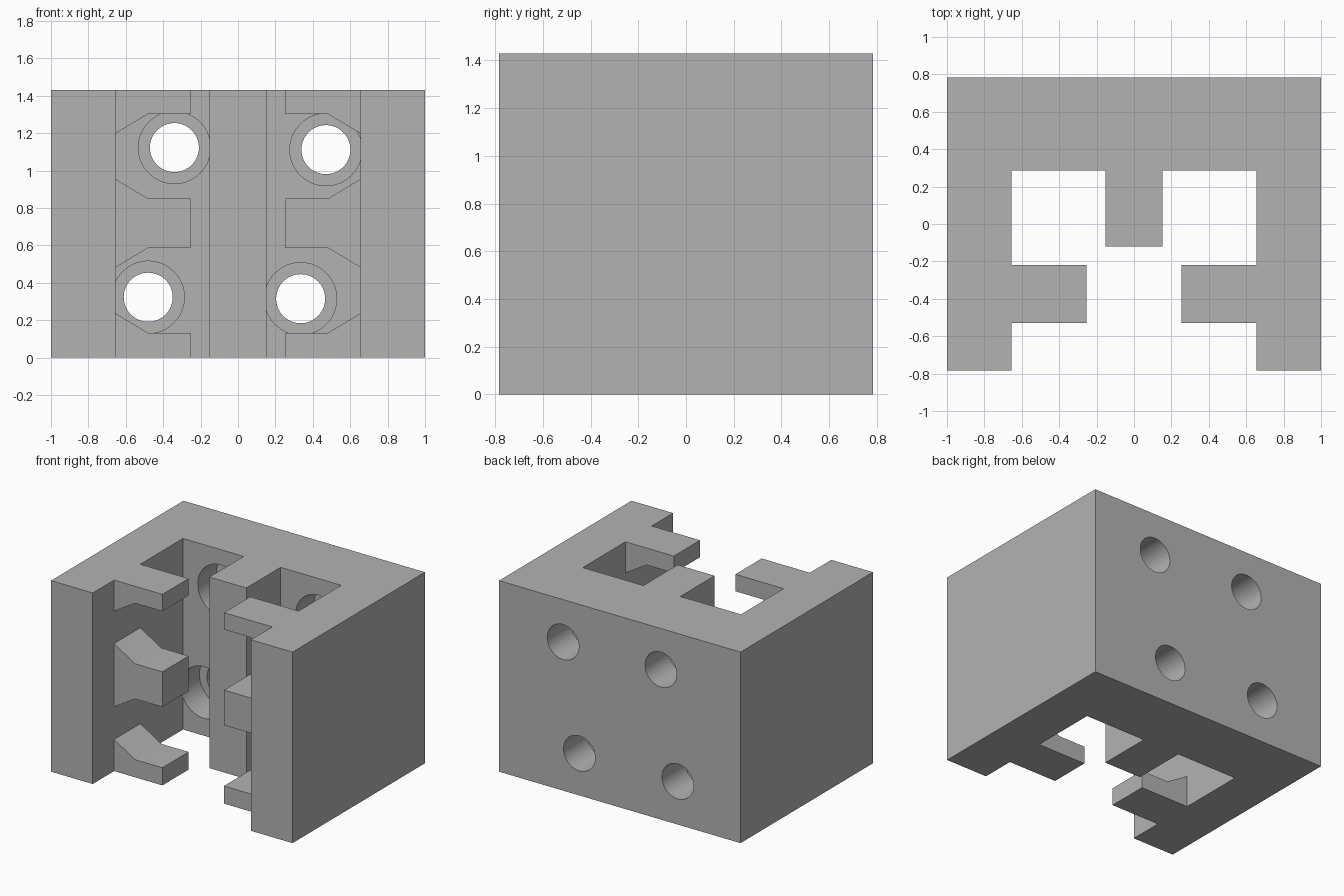
import bpy, bmesh, math
from mathutils import Vector

cube = bpy.data.objects.get("Cube")
if cube:
    bpy.data.objects.remove(cube, do_unlink=True)

HEIGHT, WALL, BACK = 1.43, 0.655, 0.285

grey = bpy.data.materials.new("plain grey")
grey.use_nodes = True
colour = (0.45, 0.45, 0.45, 1)
grey.diffuse_color = colour
grey.node_tree.nodes["Principled BSDF"].inputs["Base Color"].default_value = colour


def prism(name, points, push):
    """Extrude a flat outline along a vector."""
    bm = bmesh.new()
    face = bm.faces.new([bm.verts.new(p) for p in points])
    out = bmesh.ops.extrude_face_region(bm, geom=[face])
    moved = [v for v in out["geom"] if isinstance(v, bmesh.types.BMVert)]
    bmesh.ops.translate(bm, verts=moved, vec=Vector(push))
    bmesh.ops.recalc_face_normals(bm, faces=bm.faces)
    mesh = bpy.data.meshes.new(name)
    bm.to_mesh(mesh)
    bm.free()
    mesh.materials.append(grey)
    obj = bpy.data.objects.new(name, mesh)
    bpy.context.collection.objects.link(obj)
    return obj


def cut(target, cutter):
    """Subtract a cutter and remove it."""
    mod = target.modifiers.new("cut", "BOOLEAN")
    mod.operation, mod.solver, mod.object = "DIFFERENCE", "EXACT", cutter
    bpy.context.view_layer.objects.active = target
    bpy.ops.object.modifier_apply(modifier=mod.name)
    bpy.data.objects.remove(cutter, do_unlink=True)


def drill(target, x, z, radius, y0, y1):
    """Cut a round hole running front to back."""
    turns = [math.tau * i / 64 for i in range(64)]
    ring = [(x + radius * math.cos(a), y0, z + radius * math.sin(a)) for a in turns]
    cut(target, prism("drill_cutter", ring, (0, y1 - y0, 0)))


# Channel block: half plan with spine, side wall and inward rail, mirrored
half = [(0.153, -0.12), (0.153, BACK), (WALL, BACK), (WALL, -0.22), (0.255, -0.22),
        (0.255, -0.53), (WALL, -0.53), (WALL, -0.783), (1, -0.783), (1, 0.783)]
plan = half + [(-x, y) for x, y in reversed(half)]
block = prism("bracket_block", [(x, y, 0) for x, y in plan], (0, 0, HEIGHT))

# Gaps splitting each rail into three flared tabs
for side in (-1, 1):
    for low, high in ((0.132, 0.587), (0.85, 1.303)):
        outline = [(0.2, low), (0.48, low), (WALL, low + 0.105),
                   (WALL, high - 0.105), (0.48, high), (0.2, high)]
        cut(block, prism("gap_cutter", [(side * x, -0.6, z) for x, z in outline],
                         (0, 0.43, 0)))

# Counterbored screw holes through the back
for x, z in ((-0.34, 1.123), (0.47, 1.112), (-0.48, 0.323), (0.335, 0.315)):
    drill(block, x, z, 0.131, 0.2, 0.9)
    drill(block, x, z, 0.193, BACK, BACK + 0.22)

# Crisp planes, smooth bores
bpy.ops.object.select_all(action="DESELECT")
block.select_set(True)
bpy.context.view_layer.objects.active = block
bpy.ops.object.shade_smooth_by_angle(angle=math.radians(30))
